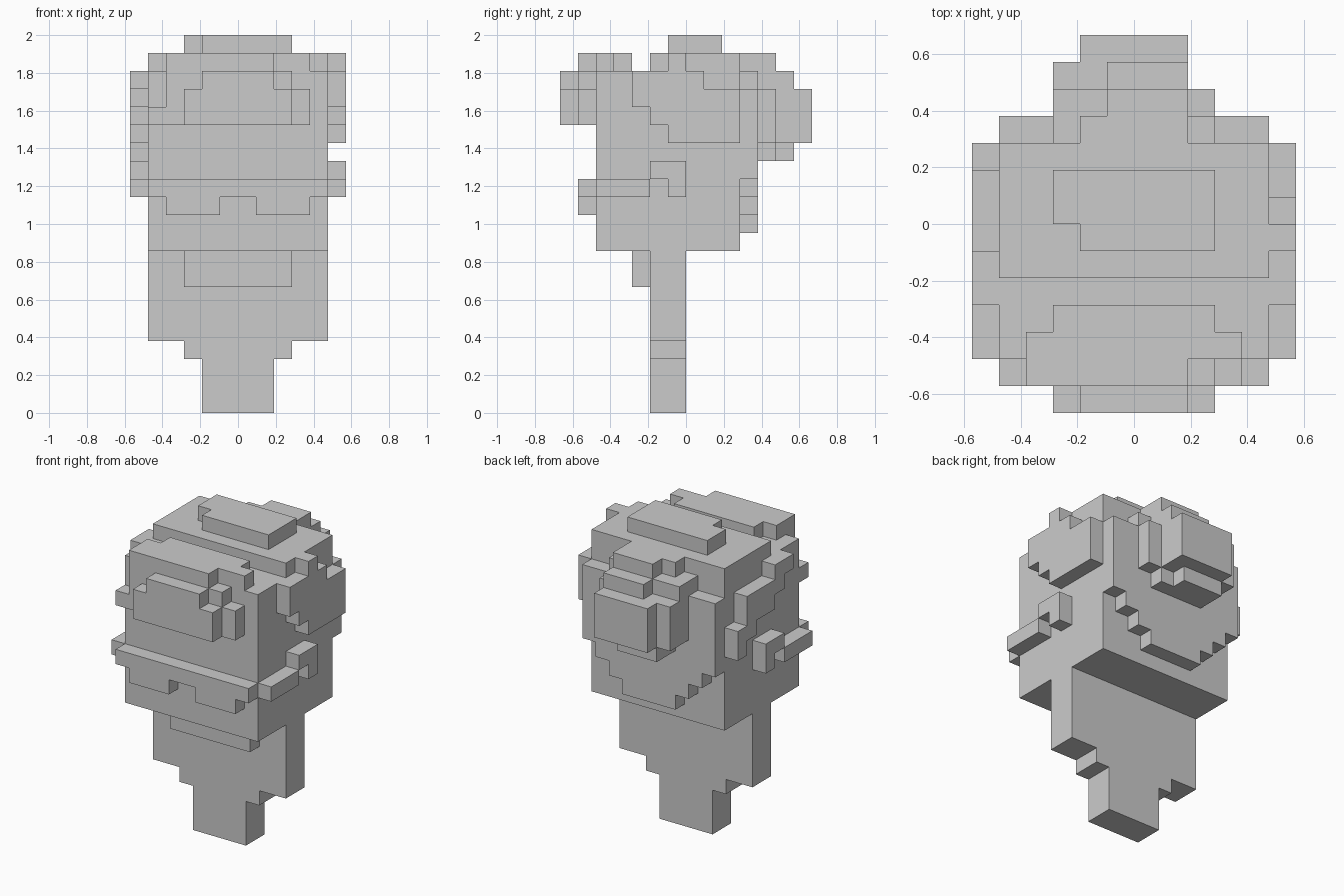
import bpy, bmesh, math
from mathutils import Vector

if "Cube" in bpy.data.objects:
    bpy.data.objects.remove(bpy.data.objects["Cube"])

U = 2 / 21          # one block
parts = {}
filled = set()

def part(name, *boxes):
    """Collect block cells from boxes (x0, x1, y0, y1, z0, z1)."""
    cells = set()
    for x0, x1, y0, y1, z0, z1 in boxes:
        cells |= {(x, y, z) for x in range(x0, x1)
                  for y in range(y0, y1) for z in range(z0, z1)}
    cells -= filled
    filled.update(cells)
    parts[name] = cells

def build(name, cells):
    """Skin the exposed block sides and merge coplanar faces."""
    bm = bmesh.new()
    verts = {}
    def vert(p):
        if p not in verts:
            verts[p] = bm.verts.new(Vector(p) * U)
        return verts[p]
    for c in sorted(cells):
        for axis in range(3):
            for side in (0, 1):
                n = list(c)
                n[axis] += 1 if side else -1
                if tuple(n) in filled:
                    continue
                a, b = (axis + 1) % 3, (axis + 2) % 3
                loop = []
                for i, j in ((0, 0), (1, 0), (1, 1), (0, 1)):
                    p = list(c)
                    p[axis] += side
                    p[a] += i
                    p[b] += j
                    loop.append(vert(tuple(p)))
                bm.faces.new(loop if side else loop[::-1])
    bmesh.ops.dissolve_limit(bm, angle_limit=math.radians(1),
                             verts=bm.verts[:], edges=bm.edges[:])
    me = bpy.data.meshes.new(name)
    bm.to_mesh(me)
    bm.free()
    bpy.context.collection.objects.link(bpy.data.objects.new(name, me))

# flat body, narrowing to the feet, with a collar in front
part("body", (-2, 2, -2, 0, 0, 3), (-3, 3, -2, 0, 3, 4), (-5, 5, -2, 0, 4, 9))
part("collar", (-3, 3, -3, -2, 7, 9))

# head block with raised crown
part("head", (-5, 5, -5, 3, 9, 19), (-5, 5, -2, 3, 19, 20))
part("crown", (-3, 3, 0, 2, 20, 21), (-2, 3, -1, 0, 20, 21))

# band across the face, wrapping to a hooked end on each side
part("face_band", (-5, 5, -6, -5, 12, 13),
     (-4, -1, -6, -5, 11, 12), (1, 4, -6, -5, 11, 12))
for name, x in (("band_hook_left", -6), ("band_hook_right", 5)):
    part(name, (x, x + 1, -5, -2, 12, 13), (x, x + 1, -2, 0, 13, 14),
         (x, x + 1, -1, 0, 12, 13))

# front hair tuft
part("front_hair",
     (-4, 4, -6, -5, 16, 18), (-5, -4, -6, -5, 16, 17), (-3, 3, -6, -5, 18, 19),
     (-3, 3, -7, -6, 16, 18), (-2, 2, -7, -6, 18, 19),
     (-4, 2, -6, -5, 18, 20), (-4, 4, -5, -4, 19, 20), (-3, 3, -4, -3, 19, 20))

# side hair
part("side_hair_right",
     (5, 6, -3, 1, 17, 19), (5, 6, -1, 0, 19, 20),
     (5, 6, -2, 3, 16, 18), (5, 6, -1, 3, 15, 16))
part("side_hair_left",
     (-6, -5, -3, -1, 18, 19), (-6, -5, -2, 2, 17, 18),
     (-6, -5, -1, 2, 16, 17), (-6, -5, 1, 3, 15, 16), (-6, -5, 2, 3, 14, 15))

# back hair sheet, stepped to a point at the bottom
part("back_hair", (-5, 5, 3, 4, 13, 18), *[(-w, w, 3, 4, 8 + w, 9 + w) for w in (2, 3, 4)],
     (-2, 2, 3, 4, 18, 20), (2, 3, 3, 4, 18, 19), (-3, -2, 3, 4, 18, 19))

# bun at the back
part("bun",
     (-2, 2, 6, 7, 15, 18), (-3, 2, 5, 6, 15, 18), (-3, 3, 4, 5, 15, 18),
     (-1, 2, 5, 6, 18, 19), (-3, -1, 4, 5, 18, 19), (-1, 2, 4, 5, 18, 20),
     (-2, 2, 4, 5, 14, 15), (-2, 1, 5, 6, 14, 15))

for name, cells in parts.items():
    build(name, cells)
